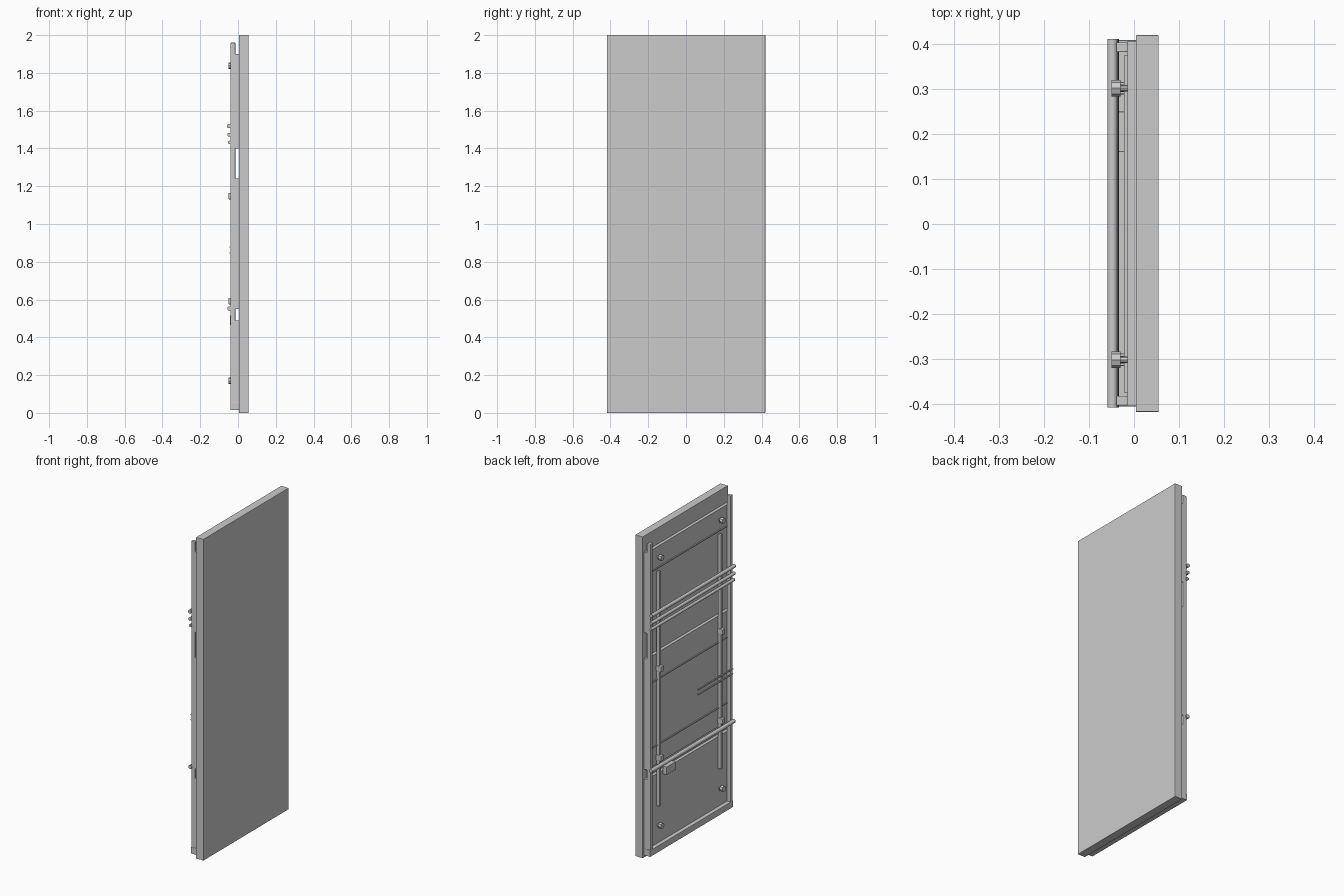
import bpy
import math

if "Cube" in bpy.data.objects:
    bpy.data.objects.remove(bpy.data.objects["Cube"])

grey = bpy.data.materials.new("plain grey")
grey.diffuse_color = (0.6, 0.6, 0.6, 1)
grey.use_nodes = True
grey.node_tree.nodes["Principled BSDF"].inputs["Base Color"].default_value = grey.diffuse_color


def finish(ob, name, bevel=0.0):
    ob.name = name
    ob.data.materials.append(grey)
    if bevel:
        mod = ob.modifiers.new("soft_edges", 'BEVEL')
        mod.width = bevel
        mod.segments = 2
    return ob


def box(name, x, y, z, bevel=0.0):
    """Box from (min, max) pairs."""
    spans = (x, y, z)
    bpy.ops.mesh.primitive_cube_add(size=1, location=[(a + b) / 2 for a, b in spans])
    ob = bpy.context.object
    ob.scale = [b - a for a, b in spans]
    bpy.ops.object.transform_apply(location=False, rotation=False, scale=True)
    return finish(ob, name, bevel)


def rod(name, radius, x, y, z, sides=16):
    """Round bar running along y."""
    bpy.ops.mesh.primitive_cylinder_add(vertices=sides, radius=radius, depth=y[1] - y[0],
                                        location=(x, (y[0] + y[1]) / 2, z),
                                        rotation=(math.pi / 2, 0, 0))
    bpy.ops.object.shade_smooth_by_angle(angle=math.radians(35))
    return finish(bpy.context.object, name)


def bolt_part(name, radius, x, y, z, sides):
    """Prism running along x."""
    bpy.ops.mesh.primitive_cylinder_add(vertices=sides, radius=radius, depth=x[1] - x[0],
                                        location=((x[0] + x[1]) / 2, y, z),
                                        rotation=(0, math.pi / 2, 0))
    return finish(bpy.context.object, name)


# Door slab
box("door_slab", (0.004, 0.055), (-0.418, 0.42), (0, 2), 0.002)

# Three backing panels with gaps between them
for label, z in (("lower", (0.055, 0.49)), ("middle", (0.55, 1.24)), ("upper", (1.40, 1.90))):
    box(label + "_back_panel", (-0.015, 0.005), (-0.405, 0.407), z)

# Thin strips across the panels
for i, z in enumerate((0.67, 1.078, 1.77)):
    box(f"cross_strip_{i}", (-0.022, -0.014), (-0.375, 0.375), (z - 0.003, z + 0.003))

# Bottom beam
box("bottom_beam", (-0.04, 0.005), (-0.406, 0.409), (0.015, 0.055), 0.002)

for label, s in (("left", 1), ("right", -1)):
    # Tall side rail
    yc = s * 0.393
    box(label + "_side_rail", (-0.04, -0.014), (yc - 0.011, yc + 0.011), (0.05, 1.96), 0.003)
    # Slim inner pole, with clamps
    yc = s * 0.302
    box(label + "_inner_pole", (-0.034, -0.014), (yc - 0.008, yc + 0.008), (0.29, 1.75), 0.002)
    for i, z in enumerate((0.592, 1.148)):
        box(f"{label}_clamp_{i}", (-0.05, -0.014), (yc - 0.014, yc + 0.014),
            (z - 0.017, z + 0.017), 0.003)
    # Bolts near the corners
    for i, z in enumerate((0.17, 1.838)):
        bolt_part(f"{label}_bolt_head_{i}", 0.018, (-0.05, -0.03), s * 0.302, z, 8)
        bolt_part(f"{label}_bolt_stem_{i}", 0.007, (-0.032, -0.01), s * 0.302, z, 8)

# Horizontal lock bars
full = (-0.408, 0.411)
rod("upper_bar_high", 0.011, -0.048, full, 1.518)
rod("upper_bar_middle", 0.010, -0.047, full, 1.472)
rod("upper_bar_low", 0.009, -0.044, full, 1.432)
rod("lower_bar", 0.012, -0.045, full, 0.552)

# Short thin rods on the right half
for i, z in enumerate((0.847, 0.878)):
    rod(f"short_rod_{i}", 0.005, -0.04, (-0.402, -0.06), z, 10)

# Small plate below the lower bar
box("small_plate", (-0.042, -0.014), (0.16, 0.25), (0.465, 0.515), 0.002)
